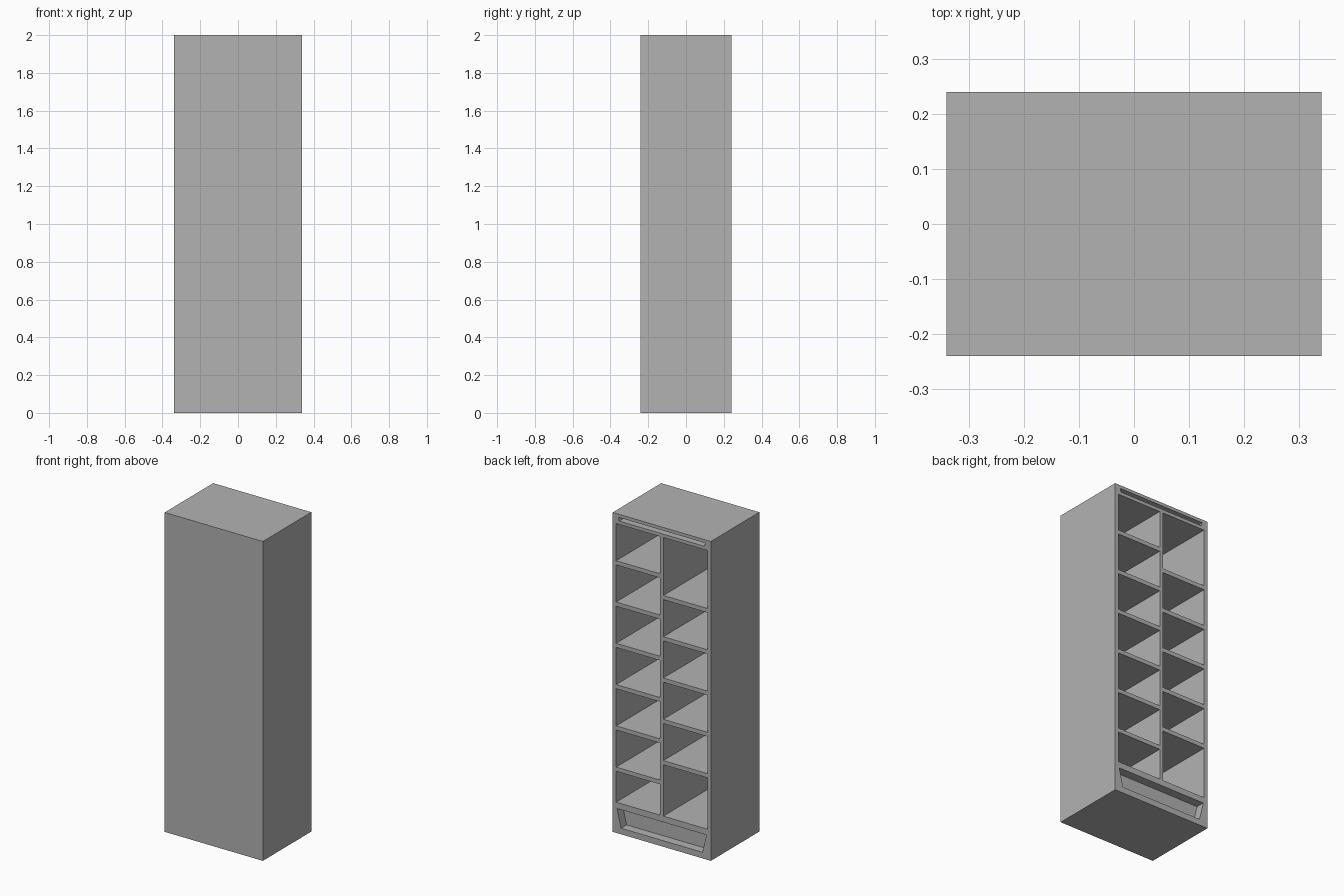
import bpy
import bmesh

cube = bpy.data.objects.get("Cube")
if cube:
    bpy.data.objects.remove(cube, do_unlink=True)

# Overall size and panel sizes
HALF_W, HALF_D, HEIGHT = 0.34, 0.24, 2.0
SIDE, DIVIDER, SHELF, FRONT = 0.024, 0.022, 0.026, 0.02
BAY_TOP, BAY_BOTTOM, PITCH = 1.937, 0.192, 0.2585

grey = bpy.data.materials.new("plain_grey")
grey.use_nodes = True
colour = (0.448, 0.448, 0.448, 1)
grey.diffuse_color = colour
grey.node_tree.nodes["Principled BSDF"].inputs["Base Color"].default_value = colour


def add_prism(bm, outline, y0, y1):
    """Extrude an x-z outline from y0 to y1 as a closed solid."""
    face = bm.faces.new([bm.verts.new((x, y0, z)) for x, z in outline])
    ext = bmesh.ops.extrude_face_region(bm, geom=[face])
    moved = [v for v in ext["geom"] if isinstance(v, bmesh.types.BMVert)]
    bmesh.ops.translate(bm, verts=moved, vec=(0, y1 - y0, 0))


def rect(x0, x1, z0, z1):
    return [(x0, z0), (x1, z0), (x1, z1), (x0, z1)]


def trapezoid(bottom, top, z0, z1):
    return [(-bottom, z0), (bottom, z0), (top, z1), (-top, z1)]


def make_object(name, bm):
    bmesh.ops.recalc_face_normals(bm, faces=bm.faces)
    mesh = bpy.data.meshes.new(name)
    bm.to_mesh(mesh)
    bm.free()
    mesh.materials.append(grey)
    obj = bpy.data.objects.new(name, mesh)
    bpy.context.collection.objects.link(obj)
    return obj


# Solid cabinet body
bm = bmesh.new()
add_prism(bm, rect(-HALF_W, HALF_W, 0, HEIGHT), -HALF_D, HALF_D)
cabinet = make_object("cabinet", bm)

# Compartments open to the rear: shelf tops are staggered by half a pitch
bm = bmesh.new()
for side, first_shelf, count in ((1, 1.704, 6), (-1, 1.574, 5)):
    x0, x1 = sorted((side * DIVIDER / 2, side * (HALF_W - SIDE)))
    floors = [first_shelf - PITCH * i for i in range(count)]
    tops = [BAY_TOP] + [z - SHELF for z in floors]
    for z0, z1 in zip(floors + [BAY_BOTTOM], tops):
        add_prism(bm, rect(x0, x1, z0, z1), FRONT - HALF_D, HALF_D + 0.05)

# Tapered recess in the plinth and narrow slot in the top rail
add_prism(bm, trapezoid(0.282, 0.31, 0.038, 0.154), HALF_D - 0.055, HALF_D + 0.05)
add_prism(bm, trapezoid(0.295, 0.302, 1.958, 1.98), HALF_D - 0.055, HALF_D + 0.05)
cutter = make_object("compartment_cutter", bm)
cutter.hide_render = True

# Carve the body and discard the cutter
cut = cabinet.modifiers.new("compartments", "BOOLEAN")
cut.operation = "DIFFERENCE"
cut.solver = "EXACT"
cut.object = cutter
bpy.context.view_layer.objects.active = cabinet
cabinet.select_set(True)
bpy.ops.object.modifier_apply(modifier=cut.name)
bpy.data.objects.remove(cutter, do_unlink=True)
